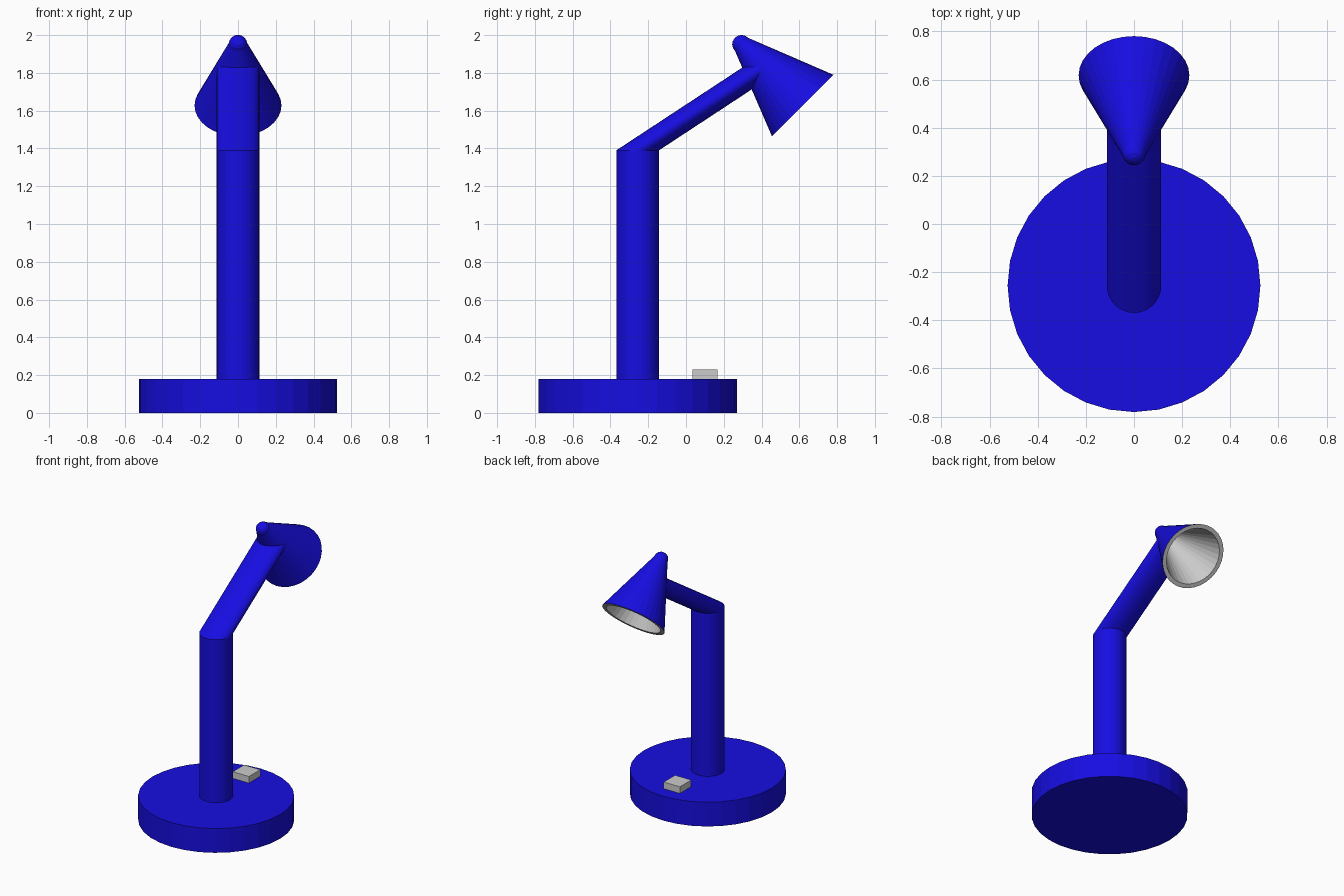
import bpy, bmesh, math

if "Cube" in bpy.data.objects:
    bpy.data.objects.remove(bpy.data.objects["Cube"])

SIDES = 32
blue = bpy.data.materials.new("blue paint")
blue.diffuse_color = (0.008, 0.004, 0.75, 1)
blue.use_nodes = True
blue.node_tree.nodes["Principled BSDF"].inputs["Base Color"].default_value = blue.diffuse_color


def lathe(name, profile, loc, tilt=0.0, mat=None):
    """Spin (radius, height) points around local z; radius 0 makes a pole."""
    bm = bmesh.new()
    rings = []
    for r, z in profile:
        if r == 0:
            rings.append([bm.verts.new((0, 0, z))] * SIDES)
        else:
            angles = [2 * math.pi * i / SIDES for i in range(SIDES)]
            rings.append([bm.verts.new((r * math.cos(a), r * math.sin(a), z)) for a in angles])
    for a, b in zip(rings, rings[1:]):
        for i in range(SIDES):
            j = (i + 1) % SIDES
            bm.faces.new(dict.fromkeys((a[i], a[j], b[j], b[i])))
    me = bpy.data.meshes.new(name)
    bm.to_mesh(me)
    bm.free()
    ob = bpy.data.objects.new(name, me)
    ob.location = loc
    ob.rotation_euler.x = tilt
    bpy.context.collection.objects.link(ob)
    if mat:
        me.materials.append(mat)
    return ob


BASE = (0, -0.256, 0)
RIM = (0, 0.6175, 1.6275)
TILT = math.radians(45)

# Round foot
lathe("base", [(0, 0), (0.525, 0), (0.525, 0.18), (0, 0.18)], BASE, mat=blue)

# Post with the upper length sheared forward into the arm
post = lathe("post_and_arm", [(0, 0.18), (0.113, 0.18), (0.113, 1.39),
                              (0.113, 1.83), (0, 1.83)], BASE, mat=blue)
for v in post.data.vertices:
    if v.co.z > 1.5:
        v.co.y += 0.67

# Trim the arm end so the shade stays hollow
cutter = lathe("shade_cutter", [(0, -0.01), (0.218, -0.01), (0.038, 0.455), (0, 0.49)], RIM, TILT)
cutter.hide_render = True
mod = post.modifiers.new("trim", "BOOLEAN")
mod.operation, mod.solver, mod.object = "DIFFERENCE", "EXACT", cutter
bpy.context.view_layer.objects.active = post
bpy.ops.object.modifier_apply(modifier=mod.name)
bpy.data.objects.remove(cutter)

# Conical shade with rounded tip, and its pale lining with rim
lathe("shade", [(0.23, 0), (0.05, 0.455), (0.046, 0.475), (0.036, 0.492),
                (0.02, 0.503), (0, 0.507)], RIM, TILT, blue)
lathe("shade_lining", [(0, 0.508), (0.2, 0), (0.23, 0)], RIM, TILT)

# Switch on the foot
bpy.ops.mesh.primitive_cube_add(size=1, location=(0, 0.1, 0.204))
switch = bpy.context.object
switch.name = "switch"
switch.scale = (0.133, 0.133, 0.05)
